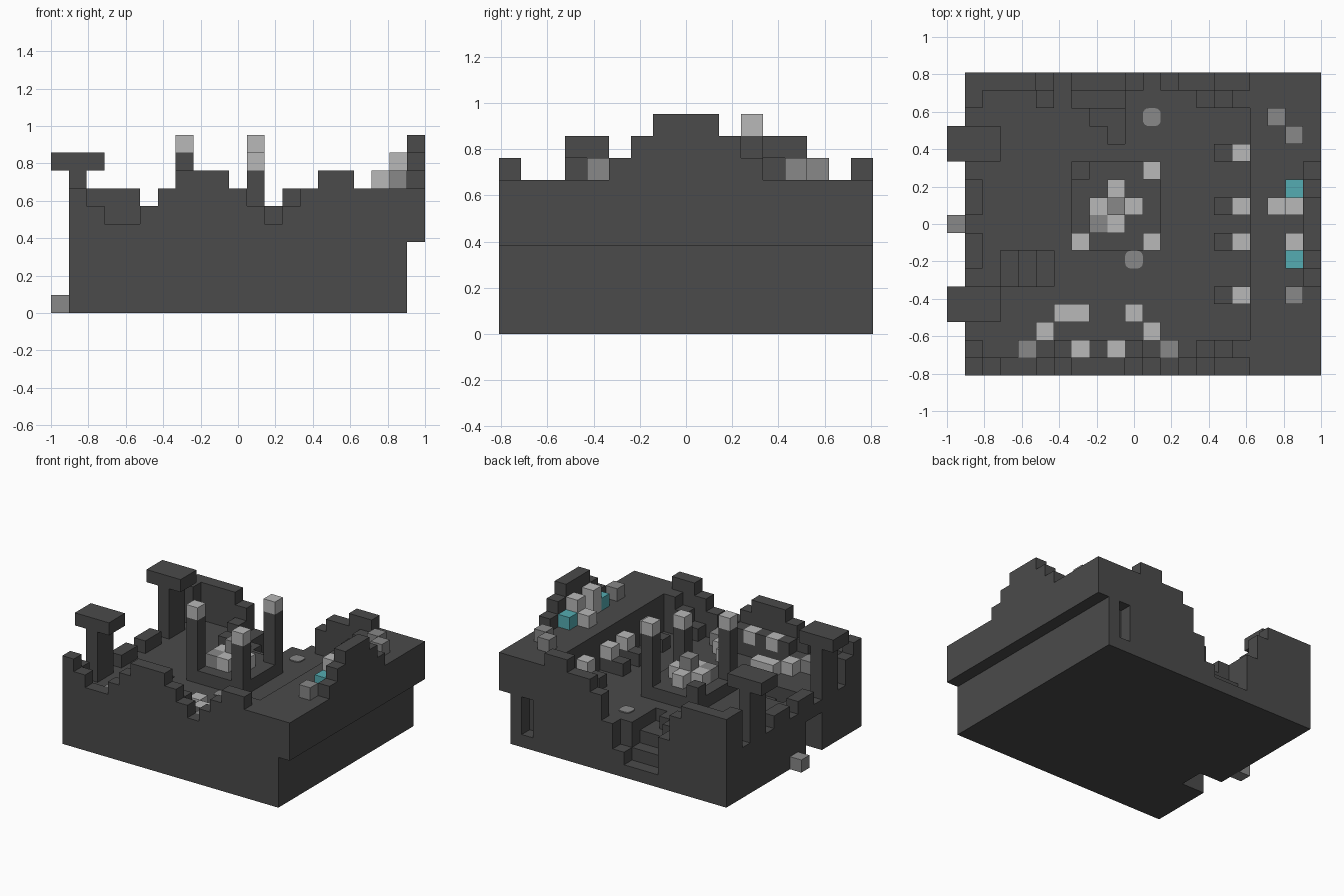
import bpy, bmesh
from mathutils import Vector

if "Cube" in bpy.data.objects:
    bpy.data.objects.remove(bpy.data.objects["Cube"])

U = 2 / 21                      # block size
NX, NY = 21, 17


def material(name, rgb):
    m = bpy.data.materials.new(name)
    m.use_nodes = True
    m.diffuse_color = (*rgb, 1)
    bsdf = next(n for n in m.node_tree.nodes if n.type == 'BSDF_PRINCIPLED')
    bsdf.inputs["Base Color"].default_value = (*rgb, 1)
    return m


DARK = material("dark stone", (0.069, 0.069, 0.069))
GREY = material("mid grey", (0.246, 0.246, 0.246))
PALE = material("pale grey", (0.48, 0.48, 0.48))
TEAL = material("teal", (0.089, 0.413, 0.445))


def block(x, y, z):
    """Cells covered by a box given as inclusive (first, last) pairs."""
    return {(i, j, k) for i in range(x[0], x[1] + 1)
            for j in range(y[0], y[1] + 1) for k in range(z[0], z[1] + 1)}


def finish(name, bm, mat):
    me = bpy.data.meshes.new(name)
    bm.to_mesh(me)
    bm.free()
    me.materials.append(mat)
    ob = bpy.data.objects.new(name, me)
    bpy.context.collection.objects.link(ob)
    return ob


def build(name, cells, mat):
    """Skin a set of cells with only its exposed faces, then merge flat areas."""
    bm = bmesh.new()
    verts = {}

    def vert(p):
        if p not in verts:
            verts[p] = bm.verts.new(((p[0] - NX / 2) * U, (p[1] - NY / 2) * U, p[2] * U))
        return verts[p]

    for c in sorted(cells):
        for a in range(3):
            b, d = (a + 1) % 3, (a + 2) % 3
            for s in (0, 1):
                n = list(c)
                n[a] += 2 * s - 1
                if tuple(n) in cells:
                    continue
                ring = []
                for u, v in ((0, 0), (1, 0), (1, 1), (0, 1)):
                    p = list(c)
                    p[a] += s
                    p[b] += u
                    p[d] += v
                    ring.append(vert(tuple(p)))
                bm.faces.new(ring if s else ring[::-1])
    bmesh.ops.dissolve_limit(bm, angle_limit=0.01, verts=bm.verts[:], edges=bm.edges[:])
    bmesh.ops.triangulate(bm, faces=[f for f in bm.faces if len(f.verts) > 4])
    return finish(name, bm, mat)


def heights(profile, j, start=1, base=4):
    """Wall row along x whose top heights are listed one per cell."""
    cells = set()
    for n, h in enumerate(profile):
        cells |= block((start + n,) * 2, (j, j), (base, h - 1))
    return cells


# Foundation with raised dais and overhanging ledge
base = block((1, 19), (0, 16), (0, 3)) | block((17, 20), (0, 16), (4, 6))

# Stairway leading down to a low side door
for i in range(1, 6):
    top = 2 if i < 3 else 3
    base -= block((i, i), (6, 6), (max(0, i - 2), top))
    base -= block((i, i), (5, 5), (max(0, i - 2), top))

# Collapsed breach in the back of the foundation
base -= block((7, 9), (16, 16), (1, 3))
base -= block((10, 10), (16, 16), (2, 3))
base -= block((7, 9), (15, 15), (2, 3))
base -= block((8, 9), (14, 14), (3, 3))
base -= block((9, 9), (13, 13), (3, 3))

# Slot window in the back
base -= block((18, 18), (16, 16), (1, 3))
build("foundation", base, DARK)

# Ruined walls, front and back
build("front_wall", heights([7, 6, 5, 5, 6, 7, 8, 8, 8, 7, 6, 5, 6, 7, 8, 8], 0), DARK)
build("back_wall", heights([7, 7, 7, 7, 6, 4, 0, 0, 0, 0, 4, 6, 7, 7, 8, 8], 16), DARK)

# Broken side wall
side = block((1, 1), (15, 15), (4, 6)) | block((1, 1), (1, 1), (4, 5))
side |= block((1, 1), (9, 10), (4, 4)) | block((1, 1), (6, 7), (4, 4))
build("side_wall", side, DARK)

# Stepped wall behind the dais
crest = set()
for half, top in ((3, 7), (2, 8), (1, 9)):
    crest |= block((20, 20), (8 - half, 8 + half), (7, top))
build("stepped_dais_wall", crest, DARK)

# T-shaped gate posts
for name, j in (("front", 3), ("back", 12)):
    build(name + "_gate_post",
          block((1, 1), (j, j + 1), (4, 7)) | block((0, 2), (j, j + 1), (8, 8)), DARK)

# Rubble steps and bench against the walls
rubble = heights([5, 6, 7], 15, 14) | heights([5, 6, 7], 1, 14) | heights([5], 15, 5)
build("rubble_steps", rubble, DARK)
build("front_bench", heights([5, 6, 5, 6, 5, 6, 5], 1, 5), DARK)

# Central platform with four columns, one broken
build("central_platform", block((7, 11), (7, 11), (4, 4)), DARK)
for n, (i, j, top) in enumerate(((7, 7, 9), (11, 7, 8), (11, 11, 9))):
    build(f"column_{n + 1}", block((i, i), (j, j), (5, top - 1)), DARK)
    build(f"column_cap_{n + 1}", {(i, j, top)}, PALE)
build("broken_column", {(7, 11, 5)}, DARK)

# Central shrine
build("shrine_stones", {(9, 10, 5), (8, 9, 5), (10, 9, 5), (9, 8, 5)}, PALE)
build("shrine_core", {(9, 9, 5), (9, 9, 6), (8, 8, 5)}, GREY)

# Seats below the dais
for n, j in enumerate((4, 7, 9, 12)):
    build(f"seat_step_{n + 1}", block((15, 16), (j, j), (4, 4)), DARK)
    build(f"seat_{n + 1}", {(16, j, 5)}, PALE)

# Throne on the dais
build("throne", block((19, 19), (7, 7), (7, 8)) | block((19, 19), (9, 9), (7, 8))
      | {(18, 9, 7)}, PALE)
build("throne_lamps", {(19, 6, 7), (19, 10, 7)}, TEAL)
build("dais_stones", {(18, 14, 7), (19, 13, 7), (19, 4, 7)}, GREY)

# Stones scattered near the front wall and outside the door
build("pale_stones", {(6, 3, 4), (7, 3, 4), (5, 2, 4), (10, 3, 4), (11, 2, 4),
                      (7, 1, 5), (9, 1, 5)}, PALE)
build("grey_stones", {(4, 1, 4), (12, 1, 4)}, GREY)
build("outer_stone", {(0, 8, 0)}, GREY)

# Rounded floor plates
for n, (i, j) in enumerate(((11, 14), (10, 6))):
    bm = bmesh.new()
    bmesh.ops.create_cube(bm, size=1)
    bmesh.ops.scale(bm, vec=(U, U, 0.008), verts=bm.verts)
    bmesh.ops.translate(bm, vec=Vector(((i - 10) * U, (j - 8) * U, 4 * U + 0.004)), verts=bm.verts)
    upright = [e for e in bm.edges if abs(e.verts[0].co.z - e.verts[1].co.z) > 0.001]
    bmesh.ops.bevel(bm, geom=upright, offset=0.03, segments=4, profile=0.5, affect='EDGES')
    finish(f"floor_plate_{n + 1}", bm, GREY)
